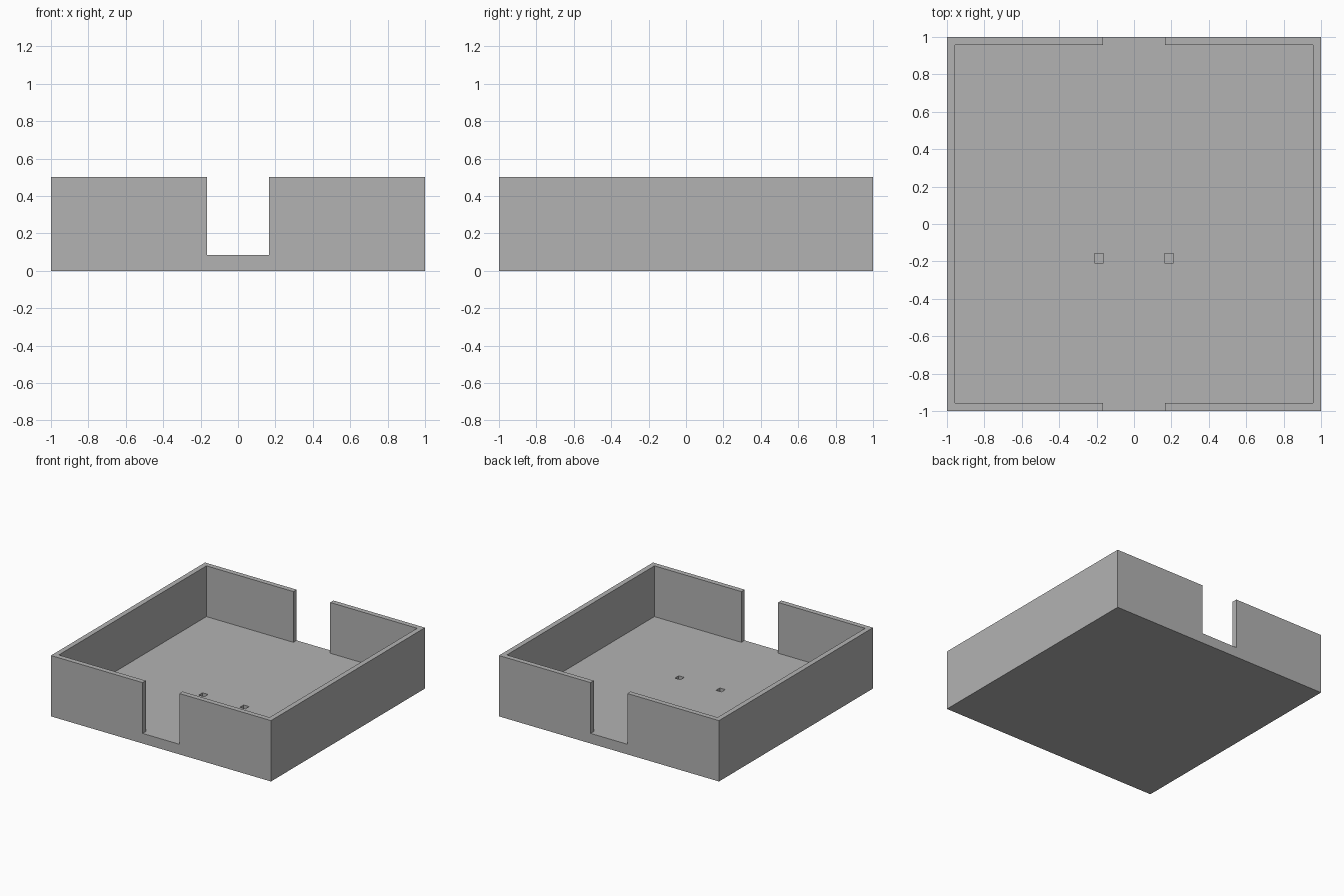
import bpy

if "Cube" in bpy.data.objects:
    bpy.data.objects.remove(bpy.data.objects["Cube"])

HALF, HEIGHT = 1.0, 0.5
WALL, FLOOR = 0.042, 0.083
GAP = 0.167
SOCKET_X, SOCKET_Y, SOCKET_SIZE, SOCKET_DEPTH = 0.187, -0.183, 0.05, 0.042

grey = bpy.data.materials.new("plain grey")
grey.use_nodes = True
colour = (0.45, 0.45, 0.45, 1)
grey.diffuse_color = colour
grey.node_tree.nodes["Principled BSDF"].inputs["Base Color"].default_value = colour


def box(name, low, high):
    """Axis-aligned box between two corners."""
    centre = [(a + b) / 2 for a, b in zip(low, high)]
    bpy.ops.mesh.primitive_cube_add(size=1, location=centre)
    ob = bpy.context.object
    ob.name = name
    ob.scale = [b - a for a, b in zip(low, high)]
    bpy.ops.object.transform_apply(location=True, rotation=False, scale=True)
    ob.data.materials.append(grey)
    return ob


def carve(target, low, high):
    """Cut a box-shaped space out of the target."""
    cutter = box("cutter", low, high)
    cutter.hide_render = True
    mod = target.modifiers.new("carve", "BOOLEAN")
    mod.operation = "DIFFERENCE"
    mod.solver = "EXACT"
    mod.object = cutter
    bpy.context.view_layer.objects.active = target
    bpy.ops.object.modifier_apply(modifier=mod.name)
    bpy.data.objects.remove(cutter)


# Solid block, hollowed into an open tray
tray = box("tray", (-HALF, -HALF, 0), (HALF, HALF, HEIGHT))
inner = HALF - WALL
carve(tray, (-inner, -inner, FLOOR), (inner, inner, HEIGHT + 1))

# Openings through the front and back walls, level with the floor
carve(tray, (-GAP, -HALF - 1, FLOOR), (GAP, HALF + 1, HEIGHT + 1))

# Pair of shallow square sockets in the floor
r = SOCKET_SIZE / 2
for side in (-1, 1):
    x = side * SOCKET_X
    carve(tray, (x - r, SOCKET_Y - r, FLOOR - SOCKET_DEPTH),
          (x + r, SOCKET_Y + r, FLOOR + r))
